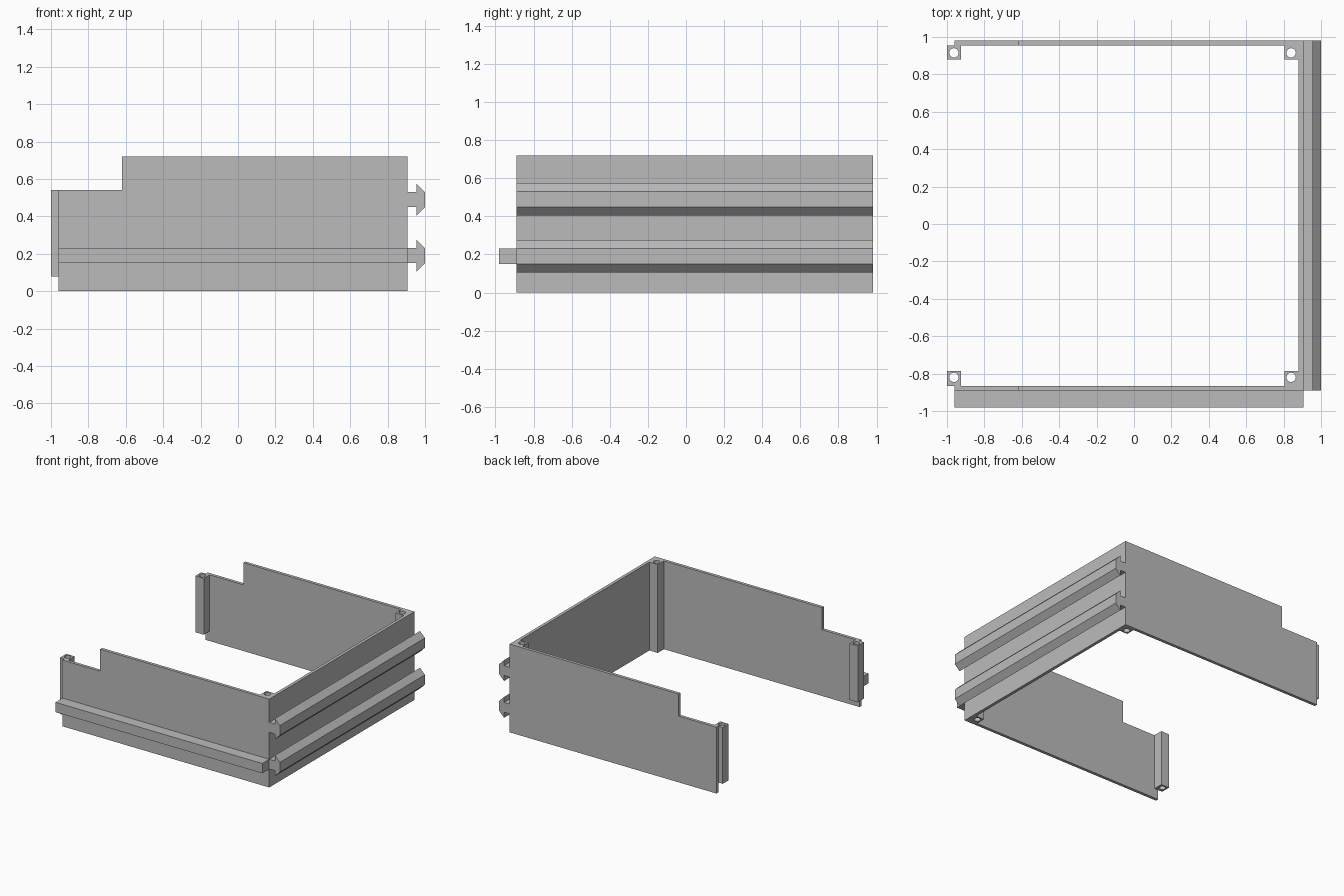
import bpy
import bmesh
from mathutils import Vector

if "Cube" in bpy.data.objects:
    bpy.data.objects.remove(bpy.data.objects["Cube"], do_unlink=True)

grey = bpy.data.materials.new("plain_grey")
grey.use_nodes = True
grey.diffuse_color = (0.5, 0.5, 0.5, 1)
grey.node_tree.nodes["Principled BSDF"].inputs["Base Color"].default_value = grey.diffuse_color


def prism(name, outline, sweep):
    """Extrude a closed planar outline along a vector."""
    bm = bmesh.new()
    face = bm.faces.new([bm.verts.new(p) for p in outline])
    ext = bmesh.ops.extrude_face_region(bm, geom=[face])["geom"]
    moved = [v for v in ext if isinstance(v, bmesh.types.BMVert)]
    bmesh.ops.translate(bm, verts=moved, vec=Vector(sweep))
    # The starting cap may be dropped by the extrusion
    if face.is_valid is False or any(e.is_boundary for e in bm.edges):
        bmesh.ops.holes_fill(bm, edges=[e for e in bm.edges if e.is_boundary])
    bmesh.ops.recalc_face_normals(bm, faces=bm.faces)
    mesh = bpy.data.meshes.new(name)
    bm.to_mesh(mesh)
    bm.free()
    mesh.materials.append(grey)
    obj = bpy.data.objects.new(name, mesh)
    bpy.context.collection.objects.link(obj)
    return obj


def box(name, x0, x1, y0, y1, z0, z1):
    base = [(x0, y0, z0), (x1, y0, z0), (x1, y1, z0), (x0, y1, z0)]
    return prism(name, base, (0, 0, z1 - z0))


def drill(obj, x, y):
    """Cut a vertical screw hole right through a post."""
    bpy.ops.mesh.primitive_cylinder_add(vertices=24, radius=0.025, depth=2, location=(x, y, 0.4))
    cutter = bpy.context.object
    cutter.name = obj.name + "_hole_cutter"
    cutter.data.materials.append(grey)
    cutter.hide_render = True
    mod = obj.modifiers.new("screw_hole", "BOOLEAN")
    mod.object = cutter
    mod.operation = "DIFFERENCE"
    mod.solver = "EXACT"
    bpy.context.view_layer.update()
    result = obj.evaluated_get(bpy.context.evaluated_depsgraph_get())
    mesh = bpy.data.meshes.new_from_object(result)
    obj.modifiers.clear()
    obj.data = mesh
    bpy.data.objects.remove(cutter, do_unlink=True)


# Overall extents
LEFT, RIGHT = -0.96, 0.905
FRONT, BACK = -0.89, 0.98
TOP, LOW_TOP, STEP = 0.72, 0.54, -0.62
WALL = 0.025

# Front and back walls with a stepped-down open end
for name, y in (("front_wall", FRONT), ("back_wall", BACK - WALL)):
    profile = [(LEFT, 0), (RIGHT, 0), (RIGHT, TOP), (STEP, TOP), (STEP, LOW_TOP), (LEFT, LOW_TOP)]
    prism(name, [(x, y, z) for x, z in profile], (0, WALL, 0))

# Closed side wall
box("side_wall", RIGHT - WALL, RIGHT, FRONT + WALL, BACK - WALL, 0, TOP)

# Screw posts in the four corners
for side, y0, y1 in (("front", FRONT + WALL, -0.785), ("back", 0.88, BACK - WALL)):
    middle = -0.82 if side == "front" else 0.915
    drill(box(side + "_corner_post", 0.805, 0.88, y0, y1, 0, TOP), 0.84, middle)
    drill(box(side + "_end_post", -1.0, -0.925, y0, y1, 0.08, LOW_TOP), -0.963, middle)

# Arrow-headed rails along the side wall
rail_half = [(RIGHT, 0.04), (0.955, 0.04), (0.955, 0.085), (1.0, 0.04)]
rail = rail_half + [(x, -z) for x, z in reversed(rail_half)]
for name, height in (("lower_rail", 0.19), ("upper_rail", 0.49)):
    prism(name, [(x, FRONT, height + z) for x, z in rail], (0, BACK - FRONT, 0))

# Straight bar across the front wall
box("front_bar", LEFT, RIGHT, -0.98, FRONT, 0.15, 0.23)
